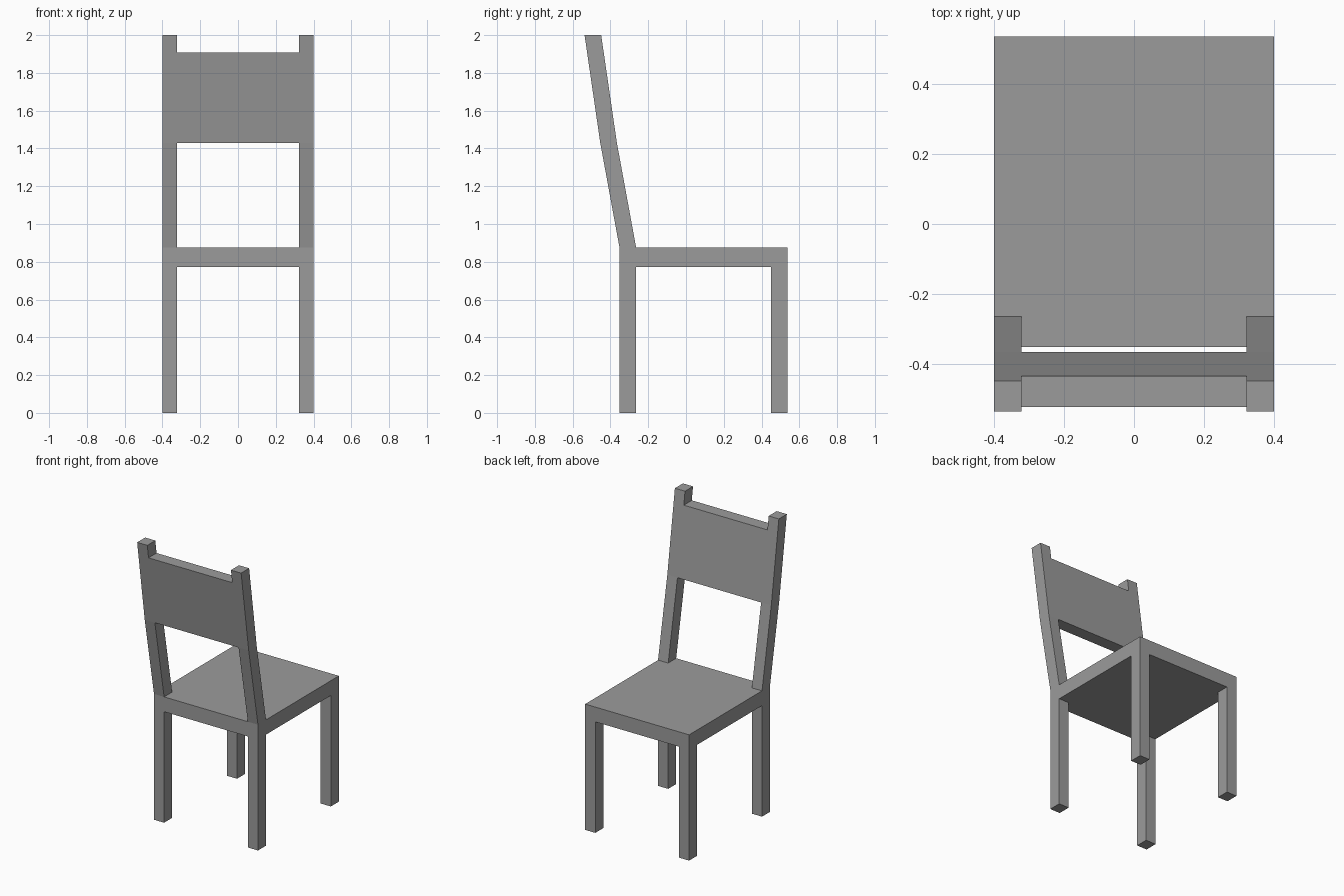
import bpy
import bmesh

cube = bpy.data.objects.get("Cube")
if cube:
    bpy.data.objects.remove(cube, do_unlink=True)

# Single grey finish
grey = bpy.data.materials.new("plain_grey")
grey.use_nodes = True
colour = (0.33, 0.33, 0.33, 1)
grey.diffuse_color = colour
grey.node_tree.nodes["Principled BSDF"].inputs["Base Color"].default_value = colour

HALF_WIDTH, INNER = 0.4, 0.322       # outer and inner faces of the legs
SEAT_LOW, SEAT_TOP = 0.772, 0.875
REAR, FRONT, DEPTH = -0.352, 0.537, 0.088
PANEL_LOW, PANEL_TOP, TOP = 1.43, 1.908, 2.0
BEND_REAR, TOP_REAR = -0.454, -0.537


def extrude_profile(name, profile, x0, x1):
    """Extrude a (y, z) side profile along x."""
    bm = bmesh.new()
    face = bm.faces.new([bm.verts.new((x0, y, z)) for y, z in profile])
    result = bmesh.ops.extrude_face_region(bm, geom=[face])
    moved = [v for v in result["geom"] if isinstance(v, bmesh.types.BMVert)]
    bmesh.ops.translate(bm, verts=moved, vec=(x1 - x0, 0, 0))
    bmesh.ops.recalc_face_normals(bm, faces=bm.faces)
    mesh = bpy.data.meshes.new(name)
    bm.to_mesh(mesh)
    bm.free()
    mesh.materials.append(grey)
    obj = bpy.data.objects.new(name, mesh)
    bpy.context.collection.objects.link(obj)
    return obj


def slanted(levels):
    """Closed profile of constant depth from (rear y, z) levels."""
    return levels + [(y + DEPTH, z) for y, z in reversed(levels)]


def rect(y0, y1, z0, z1):
    return [(y0, z0), (y1, z0), (y1, z1), (y0, z1)]


# Seat slab
extrude_profile("seat", rect(REAR, FRONT, SEAT_LOW, SEAT_TOP), -HALF_WIDTH, HALF_WIDTH)

# Legs and bent back posts on both sides
for side, x0, x1 in (("left", INNER, HALF_WIDTH), ("right", -HALF_WIDTH, -INNER)):
    extrude_profile(f"front_leg_{side}", rect(FRONT - DEPTH, FRONT, 0, SEAT_LOW), x0, x1)
    extrude_profile(f"rear_leg_{side}", rect(REAR, REAR + DEPTH, 0, SEAT_LOW), x0, x1)
    extrude_profile(f"back_post_{side}", slanted(
        [(REAR, SEAT_TOP), (BEND_REAR, PANEL_LOW), (TOP_REAR, TOP)]), x0, x1)

# Backrest panel flush with the posts
t = (PANEL_TOP - PANEL_LOW) / (TOP - PANEL_LOW)
panel_rear = BEND_REAR + t * (TOP_REAR - BEND_REAR)
extrude_profile("backrest_panel", slanted(
    [(BEND_REAR, PANEL_LOW), (panel_rear, PANEL_TOP)]), -INNER, INNER)
